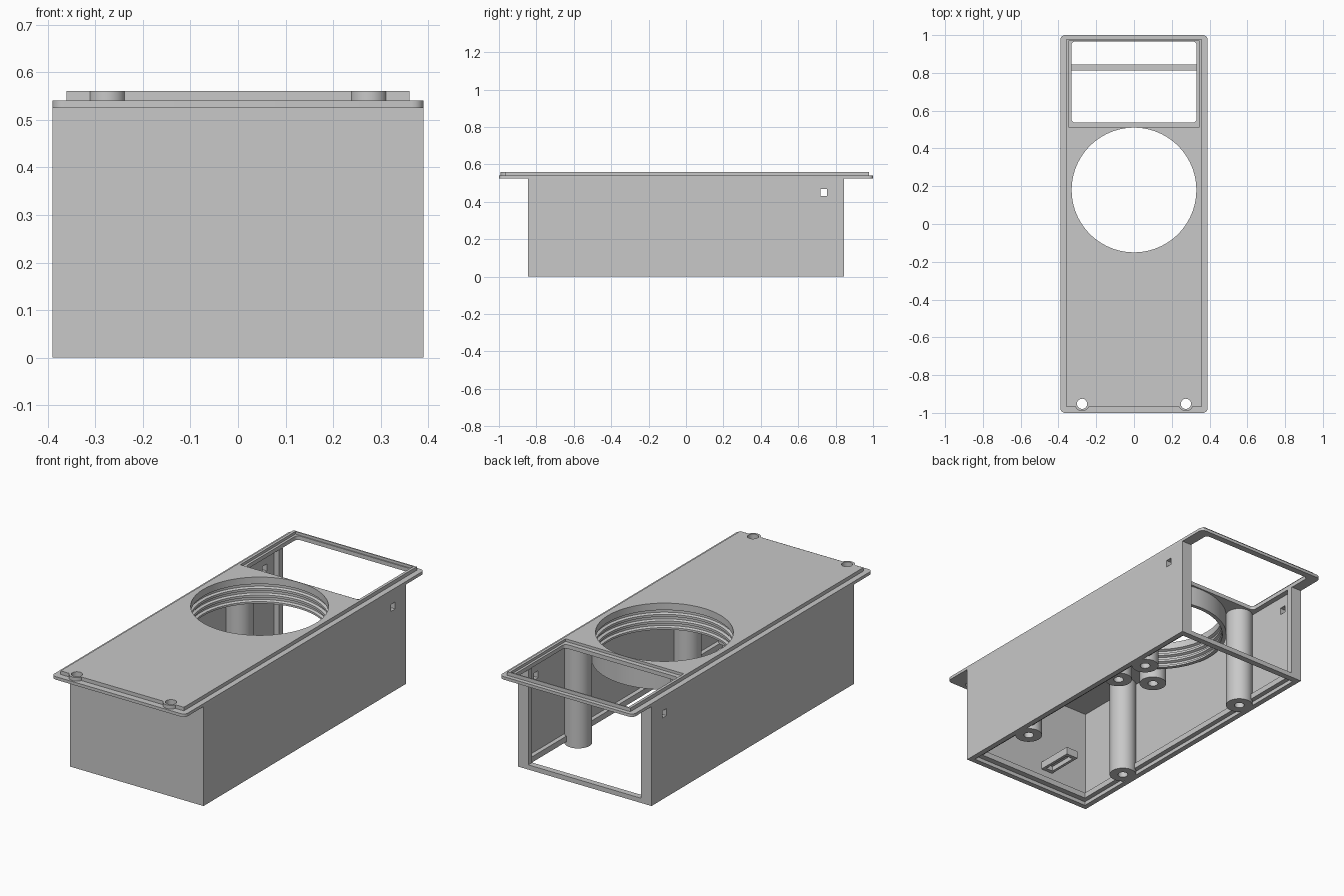
import bpy, bmesh, math
from mathutils import Vector

if "Cube" in bpy.data.objects:
    bpy.data.objects.remove(bpy.data.objects["Cube"])

grey = bpy.data.materials.new("light grey plastic")
grey.use_nodes = True
colour = (0.58, 0.58, 0.58, 1)
grey.diffuse_color = colour
grey.node_tree.nodes["Principled BSDF"].inputs["Base Color"].default_value = colour


def make_object(name, bm):
    bmesh.ops.recalc_face_normals(bm, faces=bm.faces)
    mesh = bpy.data.meshes.new(name)
    bm.to_mesh(mesh)
    bm.free()
    mesh.materials.append(grey)
    obj = bpy.data.objects.new(name, mesh)
    bpy.context.collection.objects.link(obj)
    return obj


def box(name, low, high, corner=0):
    """Box between two corners, with optional rounded upright edges."""
    bm = bmesh.new()
    bmesh.ops.create_cube(bm, size=1)
    low, high = Vector(low), Vector(high)
    for v in bm.verts:
        v.co = (low + high) / 2 + v.co * (high - low)
    if corner:
        upright = [e for e in bm.edges
                   if abs(e.verts[0].co.z - e.verts[1].co.z) > 0.001]
        bmesh.ops.bevel(bm, geom=upright, offset=corner, segments=5,
                        profile=0.5, affect='EDGES')
    return make_object(name, bm)


def cylinder(name, x, y, bottom, top, radius, sides=32):
    bm = bmesh.new()
    bmesh.ops.create_cone(bm, cap_ends=True, segments=sides, radius1=radius,
                          radius2=radius, depth=top - bottom)
    bmesh.ops.translate(bm, verts=bm.verts, vec=(x, y, (top + bottom) / 2))
    return make_object(name, bm)


def combine(obj, others, operation='DIFFERENCE'):
    for other in others:
        mod = obj.modifiers.new("cut", 'BOOLEAN')
        mod.operation = operation
        mod.solver = 'EXACT'
        mod.object = other
        bpy.ops.object.select_all(action='DESELECT')
        bpy.context.view_layer.objects.active = obj
        obj.select_set(True)
        bpy.ops.object.modifier_apply(modifier=mod.name)
        bpy.data.objects.remove(other)


def smooth(obj):
    bpy.ops.object.select_all(action='DESELECT')
    bpy.context.view_layer.objects.active = obj
    obj.select_set(True)
    bpy.ops.object.shade_smooth_by_angle(angle=math.radians(30))


CEILING, TOP = 0.525, 0.56
RING_Y, RING_R = 0.18, 0.33

# Housing: open box with a bottom ledge, open back and square side holes
housing = box("housing", (-0.39, -0.845, 0), (0.39, 0.845, CEILING))
combine(housing, [
    box("cavity", (-0.36, -0.81, 0.05), (0.36, 0.813, 0.7)),
    box("ledge_opening", (-0.337, -0.787, -0.1), (0.337, 0.813, 0.2)),
    box("cover_rebate", (-0.362, -0.817, -0.1), (0.362, 0.813, 0.02)),
    box("back_opening", (-0.33, 0.7, 0.025), (0.33, 0.9, 0.7)),
    box("side_holes", (-0.5, 0.72, 0.43), (0.5, 0.755, 0.467)),
])

# Top panel: flange, raised face and two front screw bosses
panel = box("top_panel", (-0.39, -1, CEILING), (0.39, 1, 0.541), 0.025)
combine(panel, [box("raised_face", (-0.36, -0.966, 0.53), (0.36, 0.978, TOP))]
        + [cylinder("boss", s * 0.275, -0.952, 0.53, TOP, 0.039)
           for s in (-1, 1)], 'UNION')
combine(panel, [
    cylinder("ring_hole", 0, RING_Y, 0.4, 0.7, RING_R, 96),
    box("window_recess", (-0.345, 0.512, 0.546), (0.345, 0.972, 0.7)),
    box("window", (-0.332, 0.537, 0.4), (0.332, 0.966, 0.7), 0.02),
] + [cylinder("screw_hole", s * 0.275, -0.952, 0.4, 0.7, 0.027)
     for s in (-1, 1)])
smooth(panel)

# Threaded ring below the round opening
bottom, outer, groove = 0.42, 0.35, 0.343
profile = [(outer, CEILING), (outer, bottom), (RING_R, bottom)]
turns = 3
pitch = (CEILING - bottom) / turns
for i in range(turns):
    base = bottom + i * pitch
    profile += [(RING_R, base + pitch * 0.3), (groove, base + pitch * 0.45),
                (groove, base + pitch * 0.8), (RING_R, base + pitch * 0.95)]
profile.append((RING_R, CEILING))
bm = bmesh.new()
verts = [bm.verts.new((r, 0, z)) for r, z in profile]
edges = [bm.edges.new((verts[i - 1], verts[i])) for i in range(len(verts))]
bmesh.ops.spin(bm, geom=verts + edges, cent=(0, 0, 0), axis=(0, 0, 1),
               angle=math.tau, steps=96, use_duplicate=False)
bmesh.ops.remove_doubles(bm, verts=bm.verts, dist=0.0001)
bmesh.ops.translate(bm, verts=bm.verts, vec=(0, RING_Y, 0))
smooth(make_object("threaded_ring", bm))


# Screw posts: four tall ones and two short ones beside the ring
def screw_post(name, x, y, bottom):
    post = cylinder(name, x, y, bottom, CEILING, 0.067)
    combine(post, [cylinder("bore", x, y, bottom - 0.1,
                            (bottom + CEILING) / 2, 0.025)])
    smooth(post)


for x, side in ((0.31, "left"), (-0.31, "right")):
    for y, end in ((-0.457, "front"), (0.457, "back")):
        screw_post(f"{end}_{side}_post", x, y, 0)
screw_post("short_post_inner", -0.1, -0.24, 0.38)
screw_post("short_post_outer", -0.258, -0.159, 0.38)

# Small channel on the inside of the front wall
channel = box("inner_channel", (-0.14, -0.82, 0.1), (-0.07, -0.61, 0.14))
combine(channel, [box("slot", (-0.125, -0.79, 0.05), (-0.085, -0.63, 0.125))])
